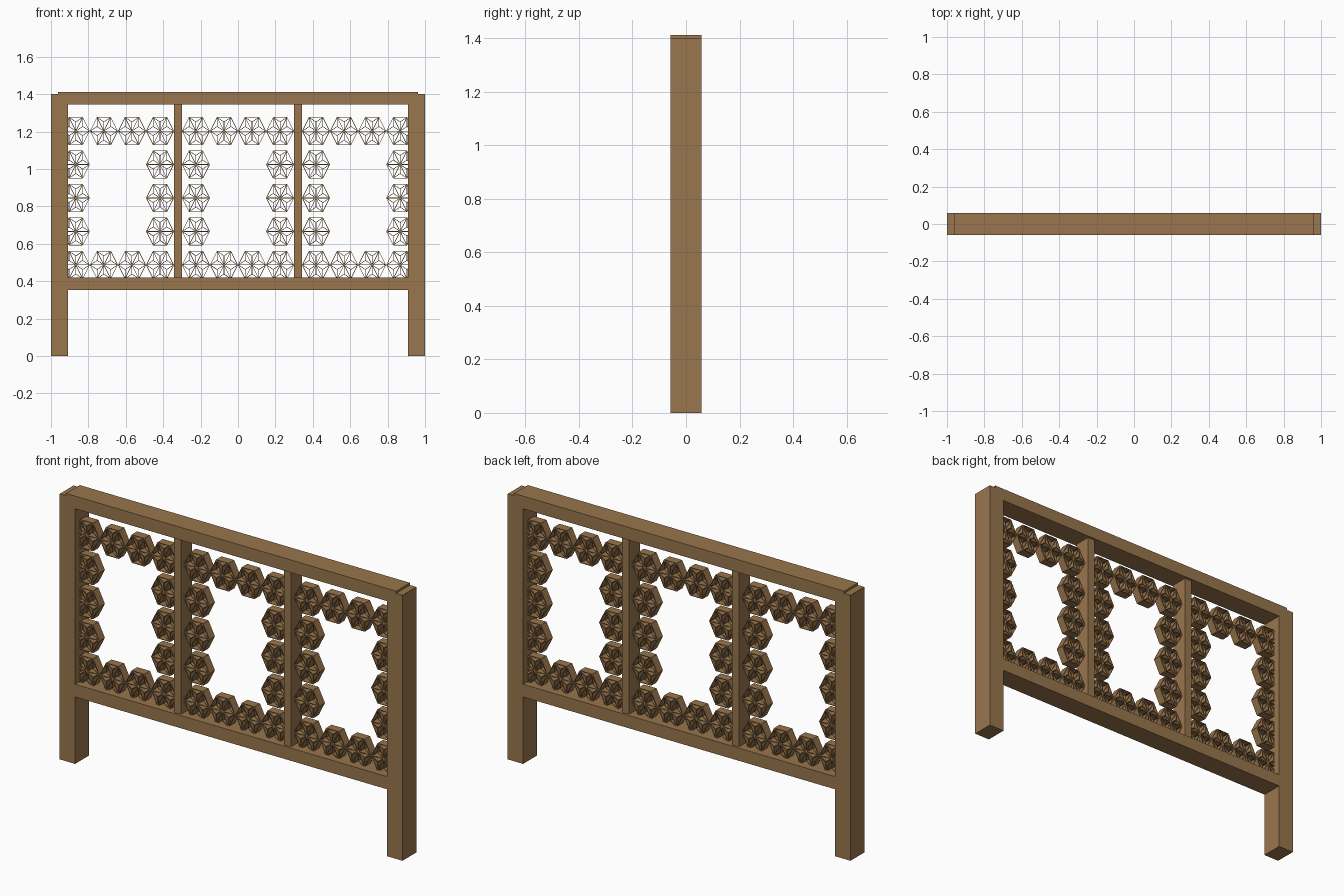
import bpy, bmesh
from math import sin, cos, pi
from mathutils import Vector, Matrix

if "Cube" in bpy.data.objects:
    bpy.data.objects.remove(bpy.data.objects["Cube"], do_unlink=True)

wood = bpy.data.materials.new("warm_brown_wood")
wood.use_nodes = True
colour = (0.319, 0.181, 0.074, 1)
wood.diffuse_color = colour
wood.node_tree.nodes["Principled BSDF"].inputs["Base Color"].default_value = colour


def add_box(bm, centre, size, turn=0):
    """Box turned about the y axis, added to bm."""
    m = (Matrix.Translation(centre) @ Matrix.Rotation(turn, 4, 'Y')
         @ Matrix.Diagonal((*size, 1)))
    bmesh.ops.create_cube(bm, size=1, matrix=m)


def finish_mesh(bm, name):
    mesh = bpy.data.meshes.new(name)
    bm.to_mesh(mesh)
    bm.free()
    mesh.materials.append(wood)
    return mesh


def place(name, mesh, location=(0, 0, 0)):
    ob = bpy.data.objects.new(name, mesh)
    ob.location = location
    bpy.context.collection.objects.link(ob)
    return ob


def beam(name, x, z, depth):
    """Frame member spanning the x and z ranges, centred in depth."""
    bm = bmesh.new()
    add_box(bm, (sum(x) / 2, 0, sum(z) / 2), (x[1] - x[0], depth, z[1] - z[0]))
    place(name, finish_mesh(bm, name))


# Frame: posts, rails and the two mullions
DEPTH = 0.115
for side, name in ((-1, "right"), (1, "left")):
    beam(name + "_post", sorted((side * 0.91, side)), (0, 1.4), DEPTH)
    beam(name + "_mullion", sorted((side * 0.3, side * 0.341)), (0.4, 1.36), 0.09)
beam("top_rail", (-0.963, 0.963), (1.345, 1.412), DEPTH)
beam("bottom_rail", (-0.963, 0.963), (0.353, 0.42), DEPTH)

# Hexagonal lattice rosette made of thin slats
RADIUS, HALF_HEIGHT, SLAT, LATTICE_DEPTH = 0.073, 0.073, 0.003, 0.045


def polar(radius, step):
    a = step * pi / 3
    return Vector((radius * cos(a), 0, HALF_HEIGHT / sin(pi / 3) * radius / RADIUS * sin(a)))


def add_slat(bm, a, b):
    d = b - a
    angle = Vector((1, 0)).angle_signed(Vector((d.x, d.z)))
    add_box(bm, (a + b) / 2, (d.length, LATTICE_DEPTH, SLAT), angle)


bm = bmesh.new()
centre = Vector((0, 0, 0))
for i in range(6):
    corner, following = polar(RADIUS, i), polar(RADIUS, i + 1)
    middle = (corner + following) / 3
    for a, b in ((corner, following), (centre, corner), (centre, middle),
                 (middle, corner), (middle, following)):
        add_slat(bm, a, b)
rosette = finish_mesh(bm, "lattice_rosette")

# Rosettes bordering each of the three panels
for panel, mid in enumerate((-0.642, 0, 0.642)):
    for col in range(4):
        for row in range(5):
            if row in (0, 4) or col in (0, 3):
                place(f"rosette_{panel}_{row}_{col}", rosette,
                      (mid + (col - 1.5) * 0.15, 0, 0.487 + row * 0.179))
